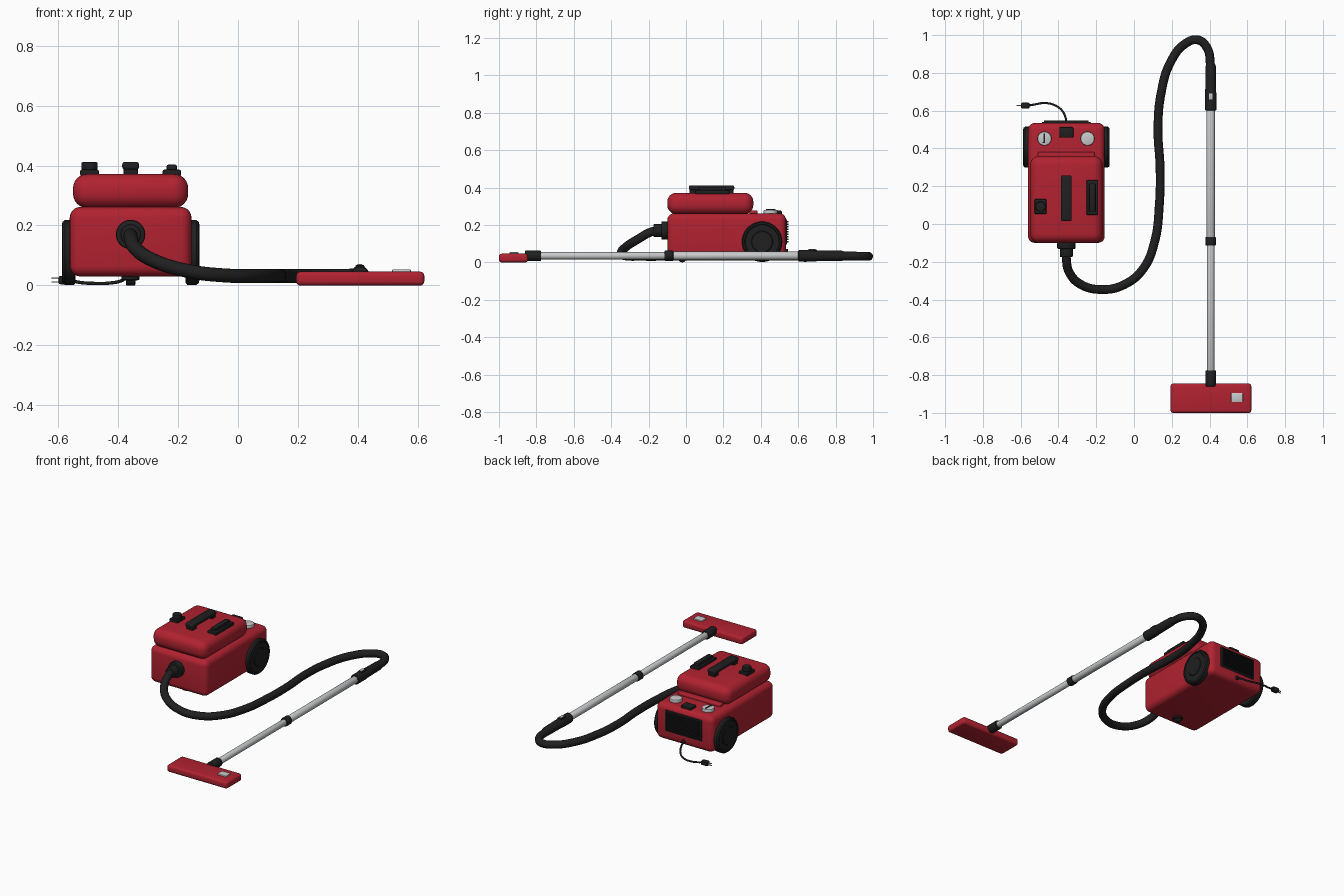
import bpy, bmesh, math
from mathutils import Matrix, Vector

old = bpy.data.objects.get("Cube")
if old:
    bpy.data.objects.remove(old)


def material(name, rgb, rough=0.45):
    m = bpy.data.materials.new(name)
    m.use_nodes = True
    m.diffuse_color = (*rgb, 1)
    b = m.node_tree.nodes["Principled BSDF"]
    b.inputs["Base Color"].default_value = (*rgb, 1)
    b.inputs["Roughness"].default_value = rough
    return m


RED = material("red plastic", (0.44, 0.016, 0.03))
BLACK = material("black rubber", (0.014, 0.014, 0.015))
SILVER = material("silver metal", (0.58, 0.59, 0.6))


def smooth(ob):
    bpy.ops.object.select_all(action='DESELECT')
    bpy.context.view_layer.objects.active = ob
    ob.select_set(True)
    bpy.ops.object.shade_smooth_by_angle(angle=math.radians(35))


def finish(name, bm, mat):
    bmesh.ops.recalc_face_normals(bm, faces=bm.faces)
    me = bpy.data.meshes.new(name)
    bm.to_mesh(me)
    bm.free()
    ob = bpy.data.objects.new(name, me)
    bpy.context.collection.objects.link(ob)
    me.materials.append(mat)
    smooth(ob)
    return ob


def box(name, x, y, z, mat, r=0.0, seg=4):
    """Rounded box from (min, max) extents."""
    bm = bmesh.new()
    bmesh.ops.create_cube(bm, size=1)
    ext = (x, y, z)
    for v in bm.verts:
        v.co = Vector([(e[0] + e[1]) / 2 + c * (e[1] - e[0]) for e, c in zip(ext, v.co)])
    if r:
        bmesh.ops.bevel(bm, geom=bm.edges[:], offset=r, segments=seg,
                        profile=0.5, affect='EDGES')
    return finish(name, bm, mat)


def lathe(name, origin, axis, profile, mat, steps=40):
    """Solid of revolution: profile is (distance along axis, radius)."""
    bm = bmesh.new()
    rings = []
    for d, r in profile:
        rings.append([bm.verts.new((r * math.cos(a), r * math.sin(a), d))
                      for a in (2 * math.pi * i / steps for i in range(steps))])
    for a, b in zip(rings, rings[1:]):
        for i in range(steps):
            j = (i + 1) % steps
            bm.faces.new((a[i], a[j], b[j], b[i]))
    bm.faces.new(rings[0])
    bm.faces.new(rings[-1])
    rot = Vector((0, 0, 1)).rotation_difference(Vector(axis)).to_matrix().to_4x4()
    bmesh.ops.transform(bm, matrix=Matrix.Translation(origin) @ rot, verts=bm.verts)
    return finish(name, bm, mat)


def drum(name, origin, axis, length, r, mat, b=0.004):
    """Cylinder with softened rims."""
    return lathe(name, origin, axis,
                 [(0, r - b), (b * 0.3, r - b * 0.3), (b, r),
                  (length - b, r), (length - b * 0.3, r - b * 0.3), (length, r - b)], mat)


def tube(name, points, radius, mat):
    cu = bpy.data.curves.new(name, 'CURVE')
    cu.dimensions = '3D'
    cu.bevel_depth, cu.bevel_resolution = radius, 6
    cu.use_fill_caps = True
    cu.resolution_u = 10
    sp = cu.splines.new('BEZIER')
    sp.bezier_points.add(len(points) - 1)
    for p, co in zip(sp.bezier_points, points):
        p.co = co
        p.handle_left_type = p.handle_right_type = 'AUTO'
    ob = bpy.data.objects.new(name, cu)
    bpy.context.collection.objects.link(ob)
    cu.materials.append(mat)
    bpy.ops.object.select_all(action='DESELECT')
    bpy.context.view_layer.objects.active = ob
    ob.select_set(True)
    bpy.ops.object.convert(target='MESH')
    smooth(bpy.context.view_layer.objects.active)


CX = -0.358   # centre line of the canister

# Canister body and lid
box("body", (CX - 0.203, CX + 0.203), (-0.1, 0.535), (0.03, 0.262), RED, 0.036, 5)
box("lid", (CX - 0.192, CX + 0.192), (-0.1, 0.36), (0.258, 0.372), RED, 0.048, 6)
box("hinge", (CX - 0.15, CX + 0.15), (0.34, 0.382), (0.25, 0.278), RED, 0.008)

# Rear wheels with raised rim and hub, mirrored about the centre line
for side, label in ((1, "left"), (-1, "right")):
    lathe(label + "_wheel", (CX + side * 0.183, 0.407, 0.11), (side, 0, 0),
          [(0, 0.1), (0.006, 0.108), (0.036, 0.108), (0.044, 0.102), (0.046, 0.094),
           (0.042, 0.09), (0.042, 0.058), (0.046, 0.054), (0.047, 0)][:-1], BLACK, 56)

# Front caster
lathe("caster_mount", (CX, -0.02, 0.016), (0, 0, 1), [(0, 0.02), (0.004, 0.03), (0.018, 0.03)], BLACK)
drum("caster_wheel", (CX - 0.016, -0.02, 0.022), (1, 0, 0), 0.032, 0.022, BLACK)

# Carry handle on two posts
for i, y in enumerate((0.02, 0.215)):
    box(f"handle_post_{i}", (CX - 0.024, CX + 0.024), (y, y + 0.04), (0.365, 0.4), BLACK, 0.005, 2)
box("handle_grip", (CX - 0.028, CX + 0.028), (0.015, 0.258), (0.386, 0.412), BLACK, 0.009)

# Lid latch and slide switch
box("latch_base", (-0.526, -0.464), (0.053, 0.132), (0.365, 0.386), BLACK, 0.005, 2)
drum("latch_knob", (-0.495, 0.092, 0.38), (0, 0, 1), 0.031, 0.027, BLACK)
box("switch_base", (-0.251, -0.19), (0.048, 0.232), (0.365, 0.386), BLACK, 0.005, 2)
box("switch_slider", (-0.238, -0.204), (0.065, 0.215), (0.38, 0.403), BLACK, 0.005, 2)

# Rear deck dials and pedal
for x, label in ((-0.474, "power"), (-0.246, "cord")):
    drum(label + "_dial", (x, 0.452, 0.255), (0, 0, 1), 0.026, 0.037, SILVER, 0.005)
box("dial_mark", (-0.478, -0.470), (0.432, 0.478), (0.278, 0.284), BLACK)
box("dial_mark_foot", (-0.484, -0.470), (0.428, 0.434), (0.278, 0.284), BLACK)
box("rear_pedal", (CX - 0.037, CX + 0.037), (0.457, 0.513), (0.255, 0.276), BLACK, 0.006, 2)

# Exhaust grille with slats
box("grille_panel", (CX - 0.13, CX + 0.13), (0.525, 0.54), (0.095, 0.23), BLACK, 0.004, 2)
for i in range(9):
    z = 0.106 + i * 0.0135
    box(f"grille_slat_{i}", (CX - 0.118, CX + 0.118), (0.535, 0.547), (z, z + 0.007), BLACK)

# Power cord and plug
drum("cord_grommet", (CX, 0.525, 0.06), (0, 1, 0), 0.02, 0.012, BLACK)
tube("power_cord", [(CX, 0.53, 0.06), (CX - 0.005, 0.565, 0.045), (-0.385, 0.605, 0.018),
                    (-0.43, 0.633, 0.008), (-0.48, 0.64, 0.007), (-0.525, 0.633, 0.01),
                    (-0.56, 0.627, 0.017)], 0.0055, BLACK)
box("plug", (-0.598, -0.553), (0.612, 0.642), (0.004, 0.032), BLACK, 0.006, 2)
for i, z in enumerate((0.01, 0.022)):
    box(f"plug_prong_{i}", (-0.622, -0.595), (0.624, 0.63), (z, z + 0.004), SILVER)

# Hose inlet and hose
drum("inlet_flange", (CX, -0.09, 0.17), (0, -1, 0), 0.042, 0.049, BLACK, 0.006)
drum("inlet_collar", (CX, -0.12, 0.17), (0, -1, 0), 0.055, 0.034, BLACK, 0.005)
tube("hose", [(CX, -0.14, 0.17), (CX, -0.185, 0.163), (-0.343, -0.255, 0.125),
              (-0.285, -0.318, 0.085), (-0.17, -0.347, 0.049), (-0.05, -0.32, 0.034),
              (0.05, -0.235, 0.032), (0.11, -0.09, 0.032), (0.134, 0.1, 0.032),
              (0.138, 0.3, 0.032), (0.127, 0.5, 0.032), (0.143, 0.69, 0.032),
              (0.195, 0.86, 0.032), (0.275, 0.957, 0.032), (0.34, 0.974, 0.032),
              (0.388, 0.93, 0.033), (0.406, 0.83, 0.034)], 0.0235, BLACK)

# Wand: grip, telescopic tubes and joints
WX, WZ = 0.406, 0.035
lathe("wand_grip", (WX, 0.6, WZ), (0, 1, 0),
      [(0, 0.026), (0.004, 0.031), (0.08, 0.031), (0.1, 0.029), (0.235, 0.027),
       (0.25, 0.022)], BLACK)
box("grip_button_base", (WX - 0.015, WX + 0.015), (0.65, 0.7), (0.055, 0.068), BLACK, 0.003, 2)
box("grip_button", (WX - 0.009, WX + 0.009), (0.658, 0.692), (0.06, 0.071), SILVER, 0.002, 2)
drum("upper_tube", (WX, -0.09, WZ), (0, 1, 0), 0.7, 0.022, SILVER, 0.001)
drum("lower_tube", (WX, -0.8, WZ), (0, 1, 0), 0.72, 0.0195, SILVER, 0.001)
drum("wand_joint", (WX, -0.115, WZ), (0, 1, 0), 0.047, 0.027, BLACK)
drum("neck", (WX, -0.86, WZ), (0, 1, 0), 0.085, 0.028, BLACK)

# Floor head with pedal plate
box("floor_head", (0.194, 0.621), (-1.0, -0.845), (0.0, 0.046), RED, 0.014, 4)
box("head_pedal", (0.514, 0.576), (-0.943, -0.895), (0.04, 0.054), SILVER, 0.003, 2)
